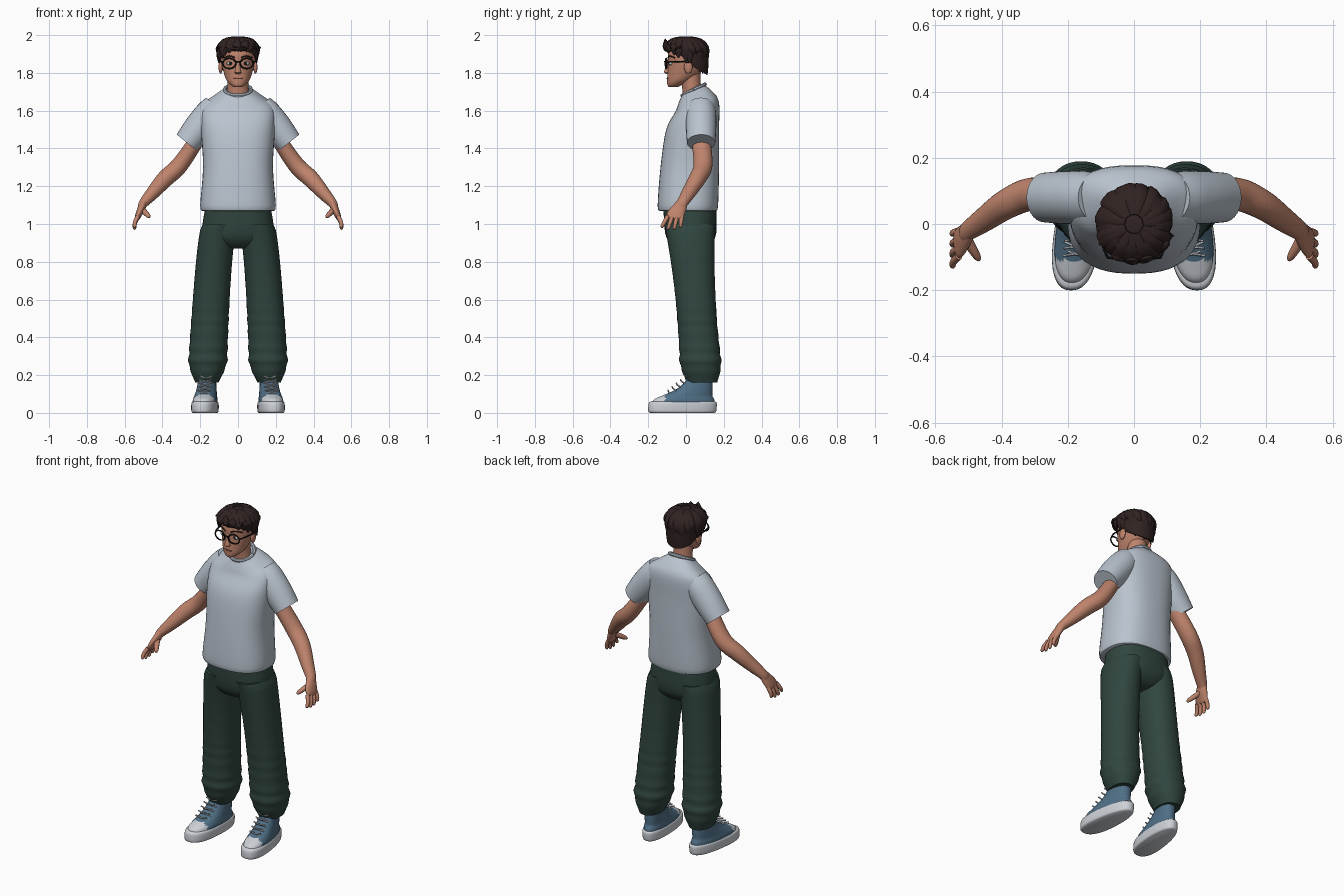
import bpy, bmesh, random
from math import sin, cos, pi, sqrt, radians
from mathutils import Vector, Matrix

random.seed(4)
if "Cube" in bpy.data.objects:
    bpy.data.objects.remove(bpy.data.objects["Cube"])
X_AXIS, Y_AXIS, Z_AXIS = Matrix.Identity(3)
parts = []


def material(name, red, green, blue):
    mat = bpy.data.materials.new(name)
    mat.use_nodes = True
    mat.diffuse_color = (red, green, blue, 1)
    shader = mat.node_tree.nodes["Principled BSDF"]
    shader.inputs["Base Color"].default_value = (red, green, blue, 1)
    return mat


SHIRT = material("pale grey cloth", .49, .55, .62)
SKIN = material("tan skin", .52, .23, .15)
PANTS = material("dark green cloth", .03, .06, .05)
HAIR = material("dark brown hair", .03, .017, .016)
BLUE = material("denim blue canvas", .08, .16, .24)
WHITE = material("off white rubber", .6, .63, .67)
BLACK = material("black frame", .01, .01, .01)
LIPS = material("muted lips", .32, .11, .09)


def finish(name, bm, mat, mirror=False):
    bmesh.ops.recalc_face_normals(bm, faces=bm.faces)
    mesh = bpy.data.meshes.new(name)
    bm.to_mesh(mesh)
    bm.free()
    mesh.materials.append(mat)
    ob = bpy.data.objects.new(name, mesh)
    bpy.context.collection.objects.link(ob)
    if mirror:
        ob.modifiers.new("mirror", "MIRROR")
    parts.append(ob)
    return ob


def spline(points, steps):
    """Catmull-Rom curve through the points."""
    curve = []
    for i in range(len(points) - 1):
        start, stop = points[i], points[i + 1]
        before, after = points[max(i - 1, 0)], points[min(i + 2, len(points) - 1)]
        leave, arrive = (stop - before) / 2, (after - start) / 2
        for k in range(steps):
            t = k / steps
            ease = t * t * (3 - 2 * t)
            curve.append(start.lerp(stop, ease) + leave * t * (1 - t) ** 2 - arrive * t * t * (1 - t))
    return curve + [points[-1]]


def add_loft(bm, rings, across=None, sides=28, power=2, steps=4):
    """Rings are (centre, half width, half depth, tilt); with across they follow the path."""
    centres = spline([Vector(ring[0]) for ring in rings], steps)
    sizes = spline([Vector((*ring[1:], 0)[:3]) for ring in rings], steps)
    loops = []
    for i, (centre, size) in enumerate(zip(centres, sizes)):
        u, v = X_AXIS, Y_AXIS + Z_AXIS * size.z
        if across:
            along = (centres[min(i + 1, len(centres) - 1)] - centres[max(i - 1, 0)]).normalized()
            v = (across - along * along.dot(across)).normalized()
            u = v.cross(along)
        u, v = u * max(size.x, .001), v * max(size.y, .001)
        loop = []
        for k in range(sides):
            c, s = cos(2 * pi * k / sides), sin(2 * pi * k / sides)
            squareness = (abs(c) ** power + abs(s) ** power) ** (-1 / power)
            loop.append(bm.verts.new(centre + (u * c + v * s) * squareness))
        loops.append(loop)
    for low, high in zip(loops, loops[1:]):
        for k in range(sides):
            bm.faces.new((low[k - 1], low[k], high[k], high[k - 1]))
    bm.faces.new(loops[0])
    bm.faces.new(loops[-1])


def loft(name, rings, mat, mirror=False, **options):
    bm = bmesh.new()
    add_loft(bm, rings, **options)
    return finish(name, bm, mat, mirror)


def stack(name, levels, mat, mirror=False, **options):
    """Loft of level rings on the centre line, given as (height, y, half width, half depth, tilt)."""
    return loft(name, [((0, y, z), *size) for z, y, *size in levels], mat, mirror, **options)


def wire(name, points, radius, mat, mirror=False, across=Z_AXIS):
    loft(name, [(p, radius, radius) for p in points], mat, mirror, across=across, sides=8)


def oval(centre, u, v, count=16):
    angles = [2 * pi * i / count for i in range(count + 1)]
    return [Vector(centre) + Vector(u) * cos(a) + Vector(v) * sin(a) for a in angles]


def ball(name, centre, radii, mat, mirror=False):
    bm = bmesh.new()
    bmesh.ops.create_uvsphere(bm, u_segments=20, v_segments=12, radius=1,
                              matrix=Matrix.Translation(centre) @ Matrix.Diagonal((*radii, 1)))
    finish(name, bm, mat, mirror)


# Shirt body, collar and sleeves
stack("shirt_body", [(1.07, .01, .19, .15), (1.1, .01, .2, .16), (1.3, .02, .185, .155),
                     (1.5, .035, .195, .14), (1.62, .06, .19, .115, .2), (1.67, .05, .13, .09, .35),
                     (1.71, .04, .07, .06, .4)], SHIRT, sides=48, power=2.5)
wire("shirt_collar", oval((0, .04, 1.71), X_AXIS * .07, (0, .06, .03)), .01, SHIRT)
shoulder, cuff = Vector((.15, .08, 1.58)), Vector((.27, .08, 1.43))
loft("sleeves", [(shoulder.lerp(cuff, -.3), .07, .07), (shoulder, .08, .08),
                 (shoulder.lerp(cuff, .5), .08, .08), (cuff, .07, .075)], SHIRT, True, across=Y_AXIS)

# Arms, palms and digits, strung between named joints
armpit, biceps, elbow = (.22, .08, 1.44), (.31, .09, 1.31), Vector((.385, .06, 1.24))
wrist, knuckles, tips = Vector((.5, -.02, 1.11)), Vector((.53, -.06, 1.04)), Vector((.55, -.08, .97))
loft("arms", [(armpit, .04, .05), (biceps, .045, .05), (elbow, .045, .045),
              (elbow.lerp(wrist, .6), .035, .037), (wrist, .025, .03),
              (wrist.lerp(knuckles, .3), .02, .03)], SKIN, True, across=Y_AXIS)
loft("palms", [(wrist, .02, .03), (wrist.lerp(knuckles, .5), .02, .04), (knuckles, .015, .045),
               (knuckles.lerp(tips, .2), .01, .03)], SKIN, True, across=Y_AXIS)
hand = bmesh.new()
for finger in (-1.5, -.5, .5, 1.5):
    root, tip = knuckles + Y_AXIS * finger * .025, tips + Y_AXIS * finger * .033
    tip += Z_AXIS * .005 * finger ** 2
    bend = root.lerp(tip, .5) + X_AXIS * .005
    add_loft(hand, [(root, .012, .012), (bend, .011, .011), (root.lerp(tip, .9), .009, .009),
                    (tip, .004, .004)], across=Y_AXIS, sides=10)
thumb_root, thumb_tip = wrist.lerp(knuckles, .4), Vector((.467, -.11, 1.035))
add_loft(hand, [(thumb_root, .014, .018), (thumb_root.lerp(thumb_tip, .6), .014, .014),
                (thumb_root.lerp(thumb_tip, .9), .01, .01), (thumb_tip, .004, .004)],
         across=X_AXIS, sides=10)
finish("fingers", hand, SKIN, True)

# Trousers: hips, then baggy legs that fold and gather towards the cuff
stack("trouser_hips", [(1.1, .02, .17, .14), (.95, .025, .19, .135), (.89, .025, .13, .1),
                       (.87, .025, .06, .06)], PANTS, sides=40, power=2.4)
leg = []
for i in range(29):
    t = i / 28
    gather = max(0, t - .88) / .12
    fold = .006 * sin(75 * t) * t ** 3
    width = (.095 + .01 * t * t) * (1 - .4 * gather) + fold
    depth = (.1 + .035 * (1 - t) ** 3 + .018 * t ** 4) * (1 - .3 * gather) + fold
    leg.append(((.09 + .075 * sqrt(t), .02 + .065 * t, 1 - .84 * t), width, depth))
loft("trouser_legs", leg, PANTS, True, sides=36, power=2.2, steps=2)


# Canvas shoes: broader at the toe and turned slightly outward
def place_shoe(ob):
    for vert in ob.data.vertices:
        vert.co.x += .17 - vert.co.y * (.1 + .7 * vert.co.x)


sole = stack("shoe_soles", [(0, -.02, .06, .17), (.01, -.02, .067, .18), (.05, -.017, .067, .18),
                            (.06, -.015, .06, .17)], WHITE, True, sides=48, power=2.4)
upper = stack("shoe_uppers", [(.04, -.015, .062, .17), (.07, -.01, .062, .16), (.09, .005, .058, .135),
                              (.12, .04, .054, .1), (.16, .065, .05, .075), (.21, .08, .045, .06)],
              BLUE, True, sides=48, power=2.3)
upper.data.materials.append(WHITE)
for face in upper.data.polygons:
    face.material_index = int(face.center.y < -.11 and face.center.z < .1)
laces = bmesh.new()
for i in range(5):
    eyelet = Vector((0, .022 * i - .09, .019 * i + .11))
    for side in (-1, 1):
        reach = Vector((.034 * side, .005, -.01))
        add_loft(laces, [(eyelet + reach + Y_AXIS * .01, .004, .004), (eyelet, .004, .004),
                         (eyelet - reach, .004, .004)], across=Z_AXIS, sides=6)
for shoe_part in (sole, upper, finish("shoe_laces", laces, WHITE, True)):
    place_shoe(shoe_part)

# Head and neck
stack("neck", [(1.66, .04, .065, .055), (1.72, .03, .055, .05), (1.82, .02, .055, .055)], SKIN)
stack("head", [(1.725, -.067, .02, .023), (1.735, -.06, .037, .038), (1.76, -.035, .06, .065),
               (1.8, -.01, .075, .088), (1.85, .005, .087, .1), (1.9, .01, .09, .105),
               (1.95, .01, .07, .085), (1.97, .01, .04, .05)], SKIN, sides=40)
stack("nose", [(1.87, -.088, .008, .008), (1.81, -.1, .015, .015), (1.8, -.1, .017, .014),
               (1.793, -.095, .008, .006)], SKIN, sides=16)
eye = Vector((.04, -.08, 1.85))
ball("ears", (.092, .012, 1.83), (.011, .022, .034), SKIN, True)
ball("mouth", (0, -.093, 1.77), (.026, .01, .005), LIPS)
ball("eyes", eye, (.02, .01, .01), WHITE, True)
ball("irises", eye - Y_AXIS * .007, (.008, .006, .009), BLACK, True)
wire("eyebrows", [(.017, -.094, 1.88), (.045, -.087, 1.89), (.073, -.06, 1.88)], .004, HAIR, True)

# Glasses
wire("glasses_rims", oval((.046, -.105, 1.85), (.034, .004, 0), Z_AXIS * .027), .004, BLACK, True, Y_AXIS)
wire("glasses_bridge", [(-.014, -.108, 1.856), (0, -.113, 1.86), (.014, -.108, 1.856)], .004, BLACK)
wire("glasses_temples", [(.08, -.1, 1.857), (.095, -.06, 1.86), (.1, .015, 1.857)], .004, BLACK, True)

# Hair: a cap tilted down to the nape, covered with two rows of pointed locks
stack("hair_cap", [(1.835, .035, .088, .078, -.6), (1.88, .014, .1, .104, -.5),
                   (1.925, .004, .104, .112, -.25), (1.96, 0, .085, .09, -.1),
                   (1.985, 0, .03, .03)], HAIR, sides=32)
locks = bmesh.new()
for row, count in enumerate((26, 15)):
    for i in range(count):
        angle = 2 * pi * (i + random.uniform(-.3, .3)) / count
        outward, side = Vector((cos(angle), sin(angle), 0)), Vector((-sin(angle), cos(angle), 0))
        sweep = side * random.uniform(0, .03)
        crown = 1.975 + .01 * row
        end = 1.86 - .06 * outward.y + .05 * row + random.uniform(-.012, .012)
        reach = outward * (.1 + .006 * abs(outward.y) + .004 * row)
        nape = 1 - .2 * max(outward.y, 0)
        add_loft(locks, [(reach * .25 + Z_AXIS * crown, .008, .016),
                         (reach * .7 + sweep * .2 + Z_AXIS * 1.97, .012, .024),
                         (reach + sweep * .6 + Z_AXIS * 1.935, .012, .024),
                         (reach + sweep + Z_AXIS * (1.935 + end) / 2, .01, .02),
                         (reach * nape + sweep + Z_AXIS * end, .002, .003)],
                 across=side, sides=8, steps=3)
finish("hair_locks", locks, HAIR)

# Smooth shading with crisp edges
bpy.ops.object.select_all(action="DESELECT")
for ob in parts:
    ob.select_set(True)
bpy.context.view_layer.objects.active = parts[0]
bpy.ops.object.shade_smooth_by_angle(angle=radians(40))
